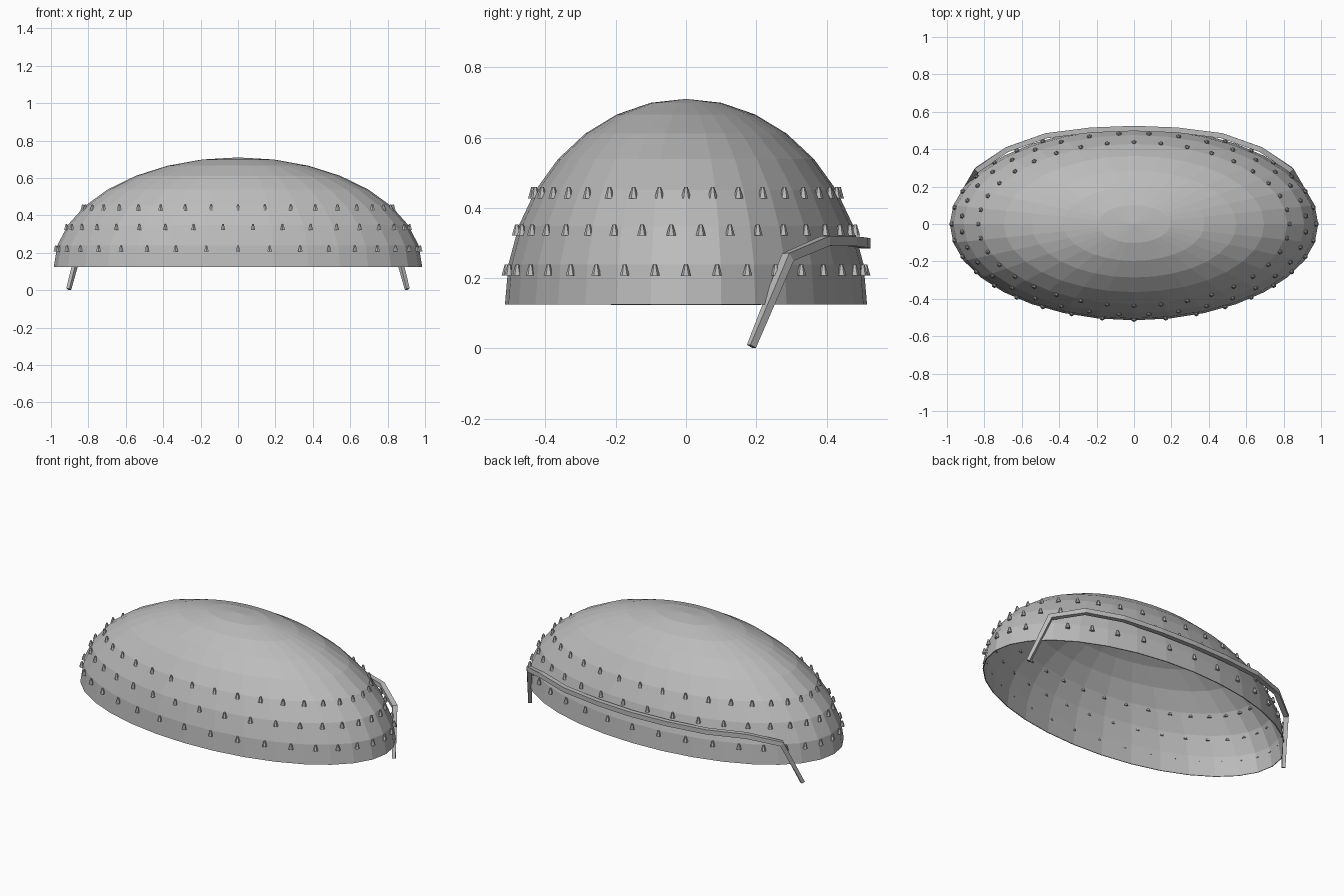
import bpy, bmesh, math
from mathutils import Vector

if "Cube" in bpy.data.objects:
    bpy.data.objects.remove(bpy.data.objects["Cube"])

A, B, H, Z0 = 0.985, 0.515, 0.585, 0.125   # dome half-sizes, height, rim level

grey = bpy.data.materials.new("plain grey")
grey.diffuse_color = (0.5, 0.5, 0.5, 1)
grey.use_nodes = True
grey.node_tree.nodes["Principled BSDF"].inputs["Base Color"].default_value = grey.diffuse_color


def finish(name, bm):
    bmesh.ops.recalc_face_normals(bm, faces=bm.faces)
    me = bpy.data.meshes.new(name)
    bm.to_mesh(me)
    bm.free()
    me.materials.append(grey)
    ob = bpy.data.objects.new(name, me)
    bpy.context.collection.objects.link(ob)
    return ob


# Dome shell: half ellipsoid, open below, thin wall
bm = bmesh.new()
bmesh.ops.create_uvsphere(bm, u_segments=32, v_segments=16, radius=1)
bmesh.ops.delete(bm, geom=[v for v in bm.verts if v.co.z < -0.01], context='VERTS')
for v in bm.verts:
    v.co = (v.co.x * A, v.co.y * B, Z0 + v.co.z * H)
dome = finish("dome_shell", bm)
wall = dome.modifiers.new("wall", 'SOLIDIFY')
wall.thickness = 0.005
wall.offset = -1

# Upright studs in three rings, middle ring staggered
bm = bmesh.new()
COUNT = 36
for z, shift in ((0.223, 0), (0.337, 0.5), (0.443, 0)):
    r = math.sqrt(1 - ((z - Z0) / H) ** 2)
    for i in range(COUNT):
        a = 2 * math.pi * (i + shift) / COUNT
        new = bmesh.ops.create_cone(bm, cap_ends=True, segments=6, radius1=0.014,
                                    radius2=0.005, depth=0.032)["verts"]
        bmesh.ops.translate(bm, verts=new, vec=(
            (A * r + 0.003) * math.sin(a), -(B * r + 0.003) * math.cos(a), z))
finish("studs", bm)

# Back strap: square bar swept round the back, ends sloping to the ground
half = [(0.905, 0.186, 0.006), (0.838, 0.29, 0.26), (0.68, 0.397, 0.306),
        (0.47, 0.472, 0.305), (0.23, 0.502, 0.301)]
path = [Vector((-x, y, z)) for x, y, z in half] + [Vector((0, 0.511, 0.299))]
path += [Vector(p) for p in reversed(half)]
bm = bmesh.new()
rings = []
for i, p in enumerate(path):
    t = Vector((0, 0, 0))
    if i > 0:
        t += (p - path[i - 1]).normalized()
    if i < len(path) - 1:
        t += (path[i + 1] - p).normalized()
    t.normalize()
    out = Vector((p.x * 0.35, p.y, 0))
    out = (out - t * out.dot(t)).normalized()
    up = t.cross(out)
    w = 0.010 if i in (0, len(path) - 1) else 0.014
    rings.append([bm.verts.new(p + out * w * s + up * w * q)
                  for s, q in ((1, 1), (1, -1), (-1, -1), (-1, 1))])
for r0, r1 in zip(rings, rings[1:]):
    for k in range(4):
        bm.faces.new((r0[k], r0[(k + 1) % 4], r1[(k + 1) % 4], r1[k]))
bm.faces.new(rings[0])
bm.faces.new(rings[-1])
finish("back_strap", bm)
